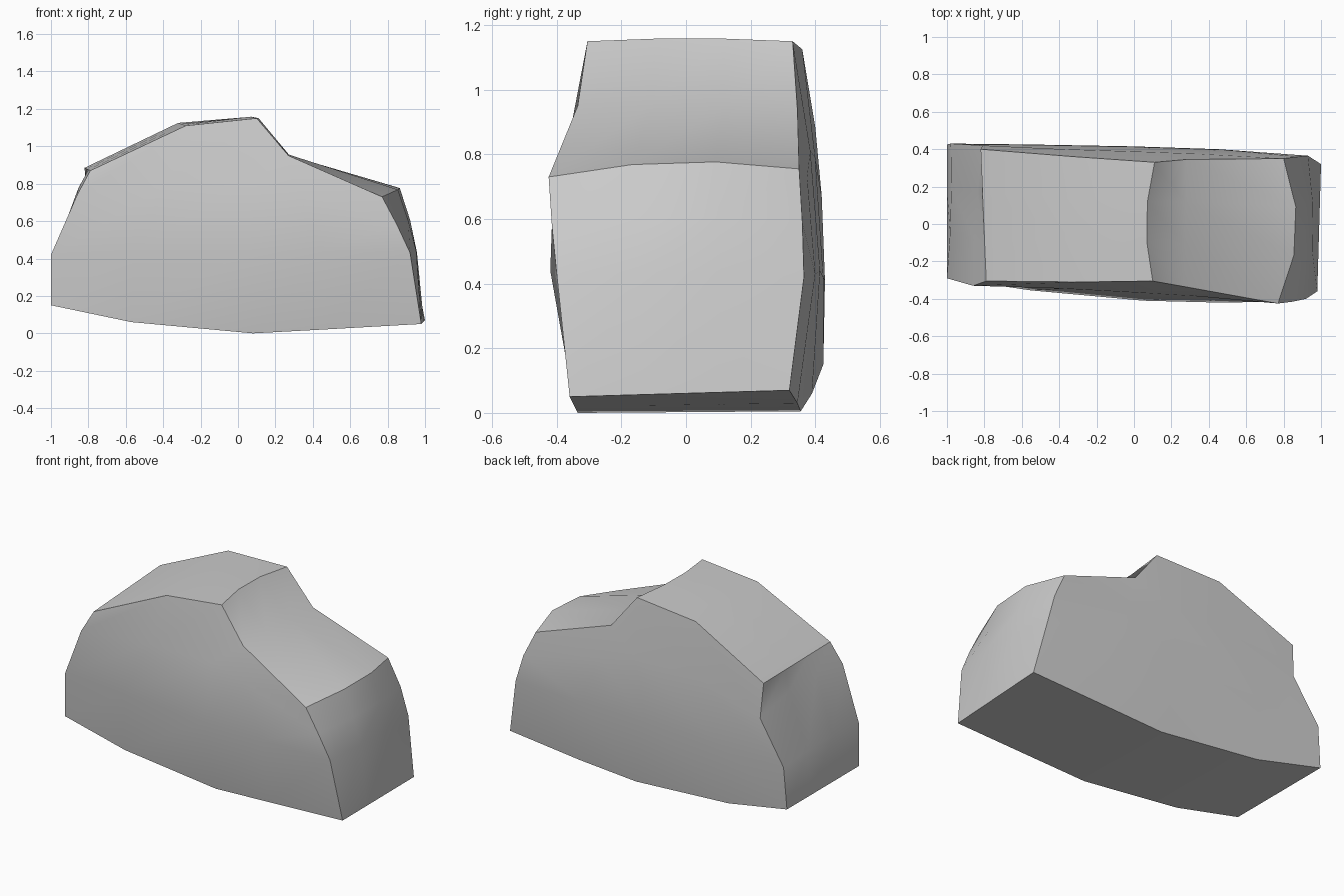
import bpy
import bmesh
from mathutils import Vector

default = bpy.data.objects.get("Cube")
if default:
    bpy.data.objects.remove(default, do_unlink=True)

# Stone colour
stone = bpy.data.materials.new("light grey stone")
stone.use_nodes = True
colour = (0.6, 0.6, 0.6, 1)
stone.diffuse_color = colour
stone.node_tree.nodes["Principled BSDF"].inputs["Base Color"].default_value = colour

# Cross-section rows of each flank, base to crest, left to right
front_base = [(-1, -.29, .16), (-.57, -.31, .07), (.08, -.335, .01), (.45, -.345, .03), (.98, -.36, .06)]
front_low = [(-1, -.29, .43), (-.55, -.355, .45), (.05, -.41, .45), (.45, -.42, .45), (.92, -.40, .44)]
front_high = [(-.86, -.33, .75), (-.38, -.345, .8), (.08, -.37, .82), (.32, -.385, .76), (.85, -.415, .59)]
front_crest = [(-.79, -.305, .88), (-.28, -.31, 1.12), (.1, -.305, 1.16), (.27, -.335, .96), (.77, -.425, .74)]

back_base = [(-1, .425, .16), (-.57, .39, .07), (.1, .355, .015), (.5, .345, .04), (1, .32, .08)]
back_low = [(-.98, .43, .42), (-.55, .425, .43), (0, .415, .45), (.45, .4, .44), (.93, .365, .43)]
back_high = [(-.81, .42, .68), (-.38, .4, .8), (.08, .385, .82), (.34, .375, .74), (.88, .36, .6)]
back_crest = [(-.82, .4, .895), (-.32, .36, 1.135), (.11, .33, 1.16), (.28, .345, .945), (.8, .35, .765)]

# Bulges of the middle strips, keyed by (row, column)
bulge = {
    (3, 4): (.075, 0, .03),
    (2, 4): (.05, 0, .02),
    (1, 4): (.03, 0, .01),
    (3, 3): (0, 0, .01),
    (3, 2): (-.035, 0, .008),
    (2, 0): (-.01, 0, .06),
    (1, 0): (.01, 0, .01),
}


def rim_keys(rows, columns):
    """Walk once around the border of the flank grid."""
    base = [(0, c) for c in range(columns)]
    right = [(r, columns - 1) for r in range(1, rows - 1)]
    crest = [(rows - 1, c) for c in reversed(range(columns))]
    left = [(r, 0) for r in reversed(range(1, rows - 1))]
    return base + right + crest + left


def add_flank(bm, rows):
    """Make one side of the rock and return its vertices by row."""
    grid = [[bm.verts.new(p) for p in row] for row in rows]
    for low, high in zip(grid, grid[1:]):
        for c in range(len(low) - 1):
            bm.faces.new((low[c], low[c + 1], high[c + 1], high[c]))
    return grid


bm = bmesh.new()
front = add_flank(bm, [front_base, front_low, front_high, front_crest])
back = add_flank(bm, [back_base, back_low, back_high, back_crest])

# Wrap strips around the body from front rim to back rim
keys = rim_keys(len(front), len(front[0]))
loops = [[front[r][c] for r, c in keys]]
for step in (1 / 3, 2 / 3):
    loop = []
    for r, c in keys:
        point = front[r][c].co.lerp(back[r][c].co, step)
        loop.append(bm.verts.new(point + Vector(bulge.get((r, c), (0, 0, 0)))))
    loops.append(loop)
loops.append([back[r][c] for r, c in keys])

for near, far in zip(loops, loops[1:]):
    for i in range(len(near)):
        j = (i + 1) % len(near)
        bm.faces.new((near[i], near[j], far[j], far[i]))
bmesh.ops.recalc_face_normals(bm, faces=bm.faces)

# Rock body, rounded faces with crisp ridges
mesh = bpy.data.meshes.new("rock")
bm.to_mesh(mesh)
bm.free()
mesh.materials.append(stone)
rock = bpy.data.objects.new("rock", mesh)
bpy.context.collection.objects.link(rock)
base_height = min(v.co.z for v in mesh.vertices)
rock.location.z = -base_height
bpy.context.view_layer.objects.active = rock
rock.select_set(True)
bpy.ops.object.shade_smooth_by_angle(angle=0.56)
